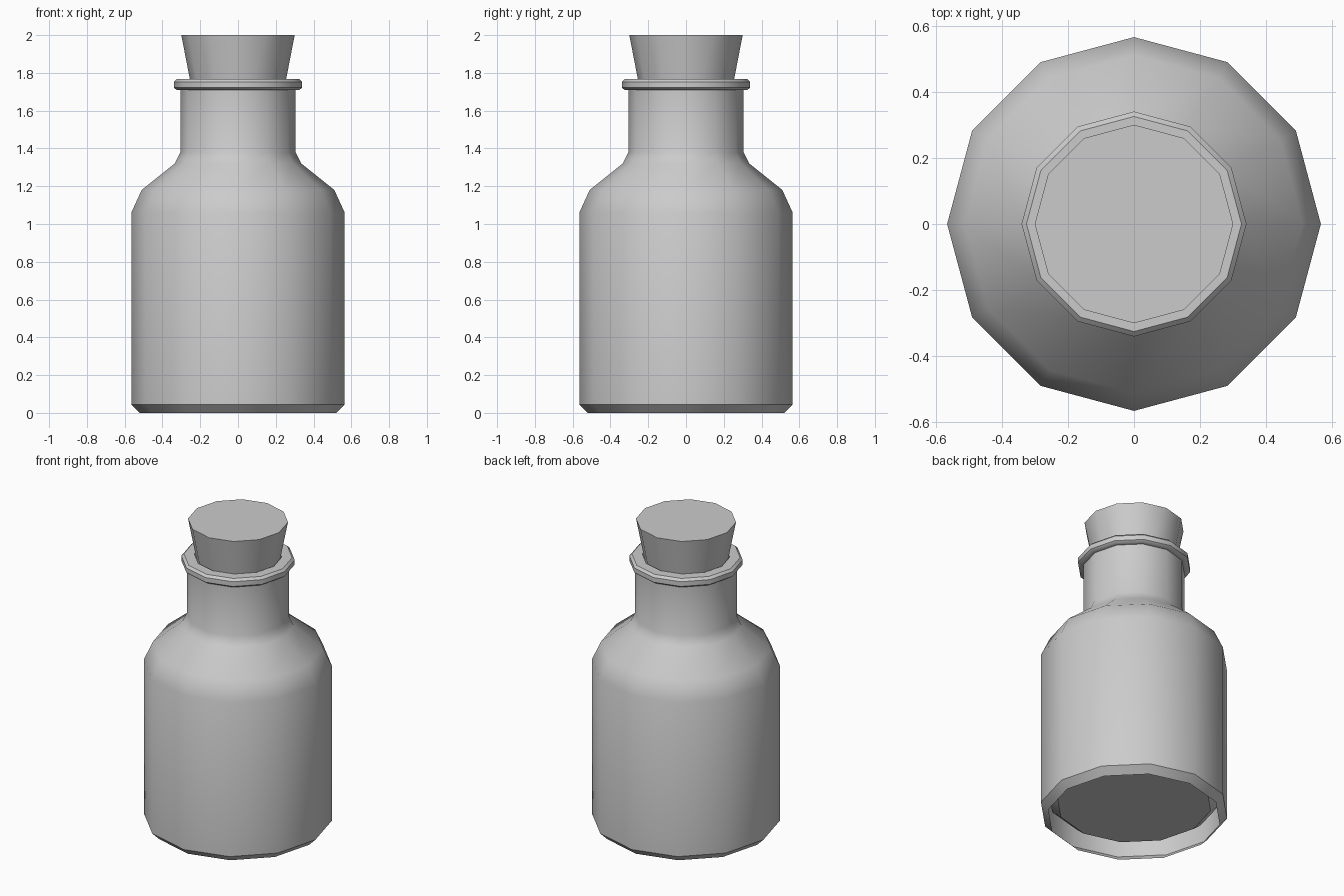
import bpy, bmesh, math

if "Cube" in bpy.data.objects:
    bpy.data.objects.remove(bpy.data.objects["Cube"])

SIDES = 12


def lathe(name, profile, cap_start=False, cap_end=False, smooth_angle=40):
    """Revolve (radius, height) points around z into a 12-sided part."""
    bm = bmesh.new()
    rings = []
    for r, z in profile:
        rings.append([bm.verts.new((r * math.cos(2 * math.pi * i / SIDES),
                                    r * math.sin(2 * math.pi * i / SIDES), z))
                      for i in range(SIDES)])
    for a, b in zip(rings, rings[1:]):
        for i in range(SIDES):
            j = (i + 1) % SIDES
            bm.faces.new((a[i], a[j], b[j], b[i]))
    if cap_start:
        bm.faces.new(rings[0][::-1])
    if cap_end:
        bm.faces.new(rings[-1])
    mesh = bpy.data.meshes.new(name)
    bm.to_mesh(mesh)
    bm.free()
    obj = bpy.data.objects.new(name, mesh)
    bpy.context.collection.objects.link(obj)
    bpy.ops.object.select_all(action='DESELECT')
    obj.select_set(True)
    bpy.context.view_layer.objects.active = obj
    bpy.ops.object.shade_smooth_by_angle(angle=math.radians(smooth_angle))
    return obj


# Bottle: open foot, body, shoulder, neck, lip, then inner wall down to the raised floor
lathe("bottle", [
    (0.52, 0.0), (0.565, 0.045), (0.565, 1.06), (0.51, 1.18),
    (0.335, 1.32), (0.305, 1.38), (0.305, 1.71),
    (0.325, 1.71), (0.34, 1.722), (0.34, 1.753), (0.325, 1.768),
    (0.262, 1.768), (0.262, 1.37), (0.30, 1.29), (0.475, 1.15),
    (0.52, 1.05), (0.52, 0.135), (0.465, 0.09),
], cap_end=True)

# Tapered cork pushed into the neck
lathe("cork", [(0.215, 1.56), (0.30, 2.0)], cap_start=True, cap_end=True)
